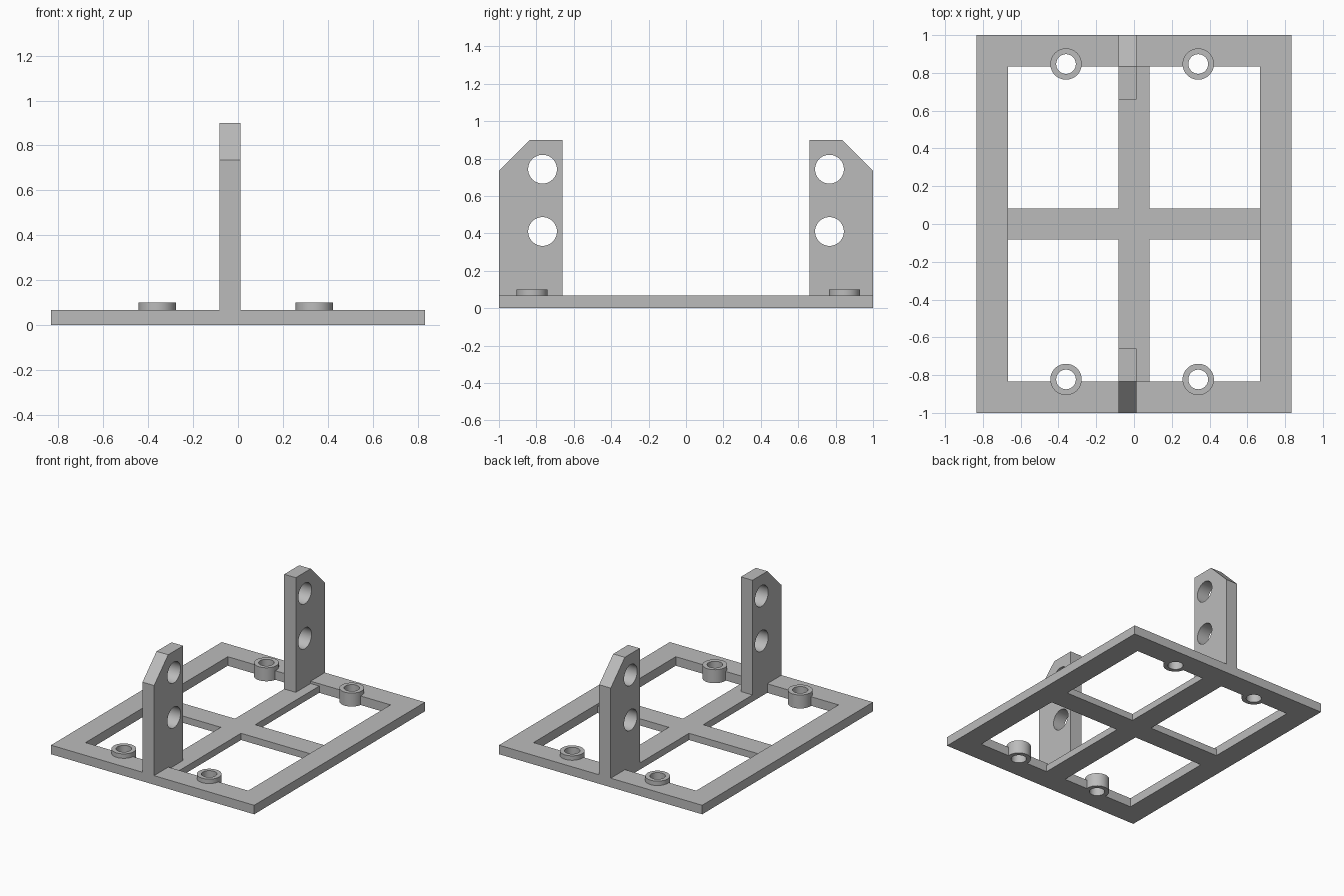
import bpy
import bmesh
import math
from mathutils import Matrix, Vector

cube = bpy.data.objects.get("Cube")
if cube:
    bpy.data.objects.remove(cube, do_unlink=True)

grey = bpy.data.materials.new("plain grey")
grey.use_nodes = True
colour = (0.5, 0.5, 0.5, 1)
grey.diffuse_color = colour
grey.node_tree.nodes["Principled BSDF"].inputs["Base Color"].default_value = colour

FRAME_H = 0.067
BAR_H = 0.05
BAR = 0.083


def finish(name, bm):
    bmesh.ops.recalc_face_normals(bm, faces=bm.faces)
    mesh = bpy.data.meshes.new(name)
    bm.to_mesh(mesh)
    bm.free()
    mesh.materials.append(grey)
    obj = bpy.data.objects.new(name, mesh)
    bpy.context.collection.objects.link(obj)
    return obj


def box(name, low, high):
    low, high = Vector(low), Vector(high)
    bm = bmesh.new()
    bmesh.ops.create_cube(bm, size=1)
    bmesh.ops.scale(bm, vec=high - low, verts=bm.verts)
    bmesh.ops.translate(bm, vec=(low + high) / 2, verts=bm.verts)
    return finish(name, bm)


def cylinder(name, centre, radius, depth, axis="Z"):
    bm = bmesh.new()
    turn = Matrix.Rotation(math.pi / 2, 4, "Y") if axis == "X" else Matrix()
    bmesh.ops.create_cone(bm, cap_ends=True, segments=48, radius1=radius, radius2=radius,
                          depth=depth, matrix=Matrix.Translation(centre) @ turn)
    return finish(name, bm)


def combine(body, tool, operation):
    mod = body.modifiers.new(operation.lower(), "BOOLEAN")
    mod.operation, mod.solver, mod.object = operation, "EXACT", tool
    bpy.context.view_layer.objects.active = body
    bpy.ops.object.modifier_apply(modifier=mod.name)
    bpy.data.objects.remove(tool, do_unlink=True)


def post(side):
    # Upright plate with its outer top corner cut off
    profile = [(0.66, 0), (1, 0), (1, 0.735), (0.835, 0.9), (0.66, 0.9)]
    bm = bmesh.new()
    face = bm.faces.new([bm.verts.new((-BAR, side * y, z)) for y, z in profile])
    new = bmesh.ops.extrude_face_region(bm, geom=[face])["geom"]
    bmesh.ops.translate(bm, vec=(0.095, 0, 0),
                        verts=[v for v in new if isinstance(v, bmesh.types.BMVert)])
    obj = finish("post", bm)
    for z in (0.41, 0.743):
        combine(obj, cylinder("post_hole", (0, side * 0.767, z), 0.077, 1, "X"), "DIFFERENCE")
    return obj


# Rectangular base frame with an open middle
base = box("mounting_frame", (-0.833, -1, 0), (0.833, 1, FRAME_H))
combine(base, box("opening", (-0.667, -0.833, -1), (0.667, 0.833, 1)), "DIFFERENCE")

# Slightly lower cross bars
bars = box("cross_bars", (-0.7, -BAR, 0), (0.7, BAR, BAR_H))
combine(bars, box("long_bar", (-BAR, -0.9, 0), (BAR, 0.9, BAR_H)), "UNION")
combine(base, bars, "UNION")

# Front and back posts
for side in (-1, 1):
    combine(base, post(side), "UNION")

# Four round bosses, drilled through
spots = [(x, y) for x in (-0.36, 0.34) for y in (-0.823, 0.847)]
for x, y in spots:
    combine(base, cylinder("boss", (x, y, 0.05), 0.083, 0.1), "UNION")
for x, y in spots:
    combine(base, cylinder("boss_hole", (x, y, 0), 0.052, 1), "DIFFERENCE")

bpy.ops.object.select_all(action="DESELECT")
base.select_set(True)
bpy.context.view_layer.objects.active = base
bpy.ops.object.shade_smooth_by_angle(angle=math.radians(30))
